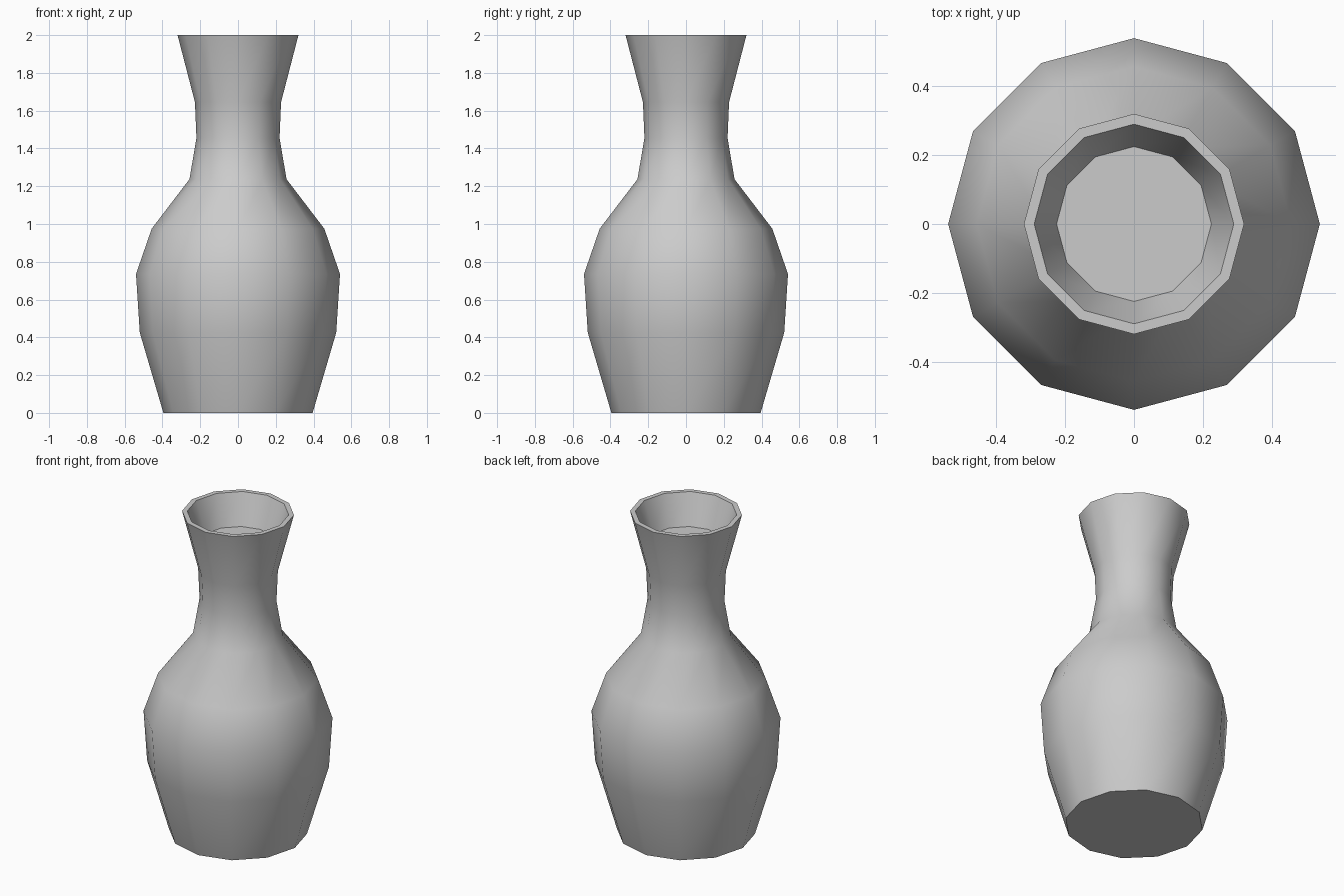
import bpy
import bmesh
from math import cos, sin, pi, radians

default = bpy.data.objects.get("Cube")
if default:
    bpy.data.objects.remove(default, do_unlink=True)

SIDES = 12

# Plain grey clay
clay = bpy.data.materials.new("grey_clay")
clay.use_nodes = True
colour = (0.6, 0.6, 0.6, 1)
clay.diffuse_color = colour
clay.node_tree.nodes["Principled BSDF"].inputs["Base Color"].default_value = colour

# Radius and height: outer wall from the base up, then over the lip and inside
profile = [
    (0.395, 0), (0.52, 0.425), (0.54, 0.735), (0.457, 0.975),
    (0.257, 1.237), (0.22, 1.455), (0.228, 1.645), (0.32, 2),
    (0.29, 2), (0.225, 1.81),
]


def ring(bm, radius, height):
    angles = [2 * pi * i / SIDES for i in range(SIDES)]
    return [bm.verts.new((radius * cos(a), radius * sin(a), height)) for a in angles]


# Vase body: rings bridged into walls, closed by the base and the inner floor
bm = bmesh.new()
rings = [ring(bm, r, z) for r, z in profile]
for low, high in zip(rings, rings[1:]):
    for i in range(SIDES):
        j = (i + 1) % SIDES
        bm.faces.new((low[i], low[j], high[j], high[i]))
bm.faces.new(rings[0][::-1])
bm.faces.new(rings[-1])

mesh = bpy.data.meshes.new("vase")
bm.to_mesh(mesh)
bm.free()
mesh.materials.append(clay)
vase = bpy.data.objects.new("vase", mesh)
bpy.context.collection.objects.link(vase)

# Smooth walls with crisp lip and base edges
bpy.ops.object.select_all(action="DESELECT")
vase.select_set(True)
bpy.context.view_layer.objects.active = vase
bpy.ops.object.shade_smooth_by_angle(angle=radians(40))
